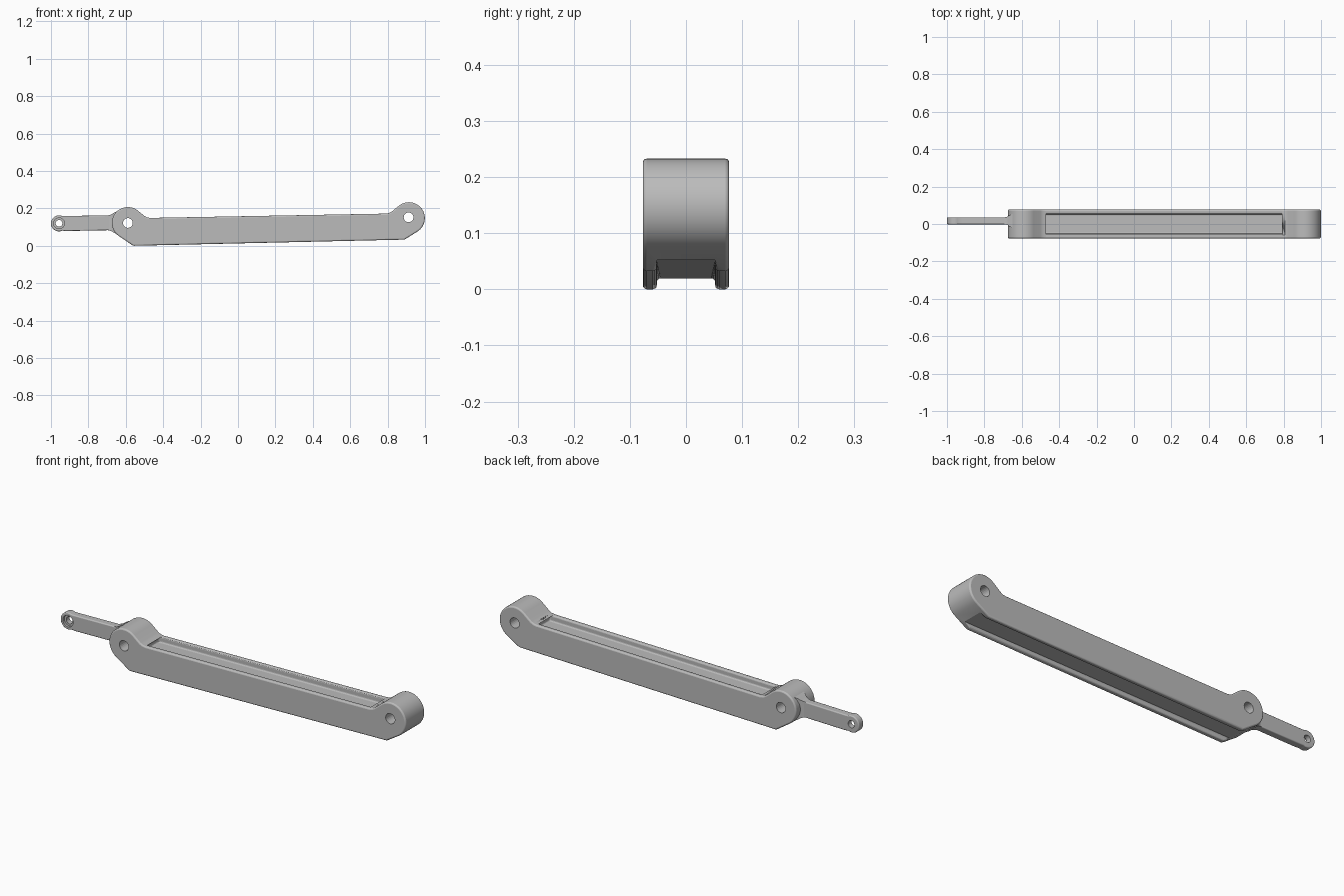
import bpy, bmesh, math

old = bpy.data.objects.get("Cube")
if old:
    bpy.data.objects.remove(old)

# One plain grey for the whole casting
grey = bpy.data.materials.new("Satin grey")
grey.use_nodes = True
colour = (0.5, 0.5, 0.5, 1)
grey.diffuse_color = colour
grey.node_tree.nodes["Principled BSDF"].inputs["Base Color"].default_value = colour


def arc(cx, cz, r, start, end, steps=24):
    angles = [math.radians(start + (end - start) * i / steps) for i in range(steps + 1)]
    return [(cx + r * math.cos(a), cz + r * math.sin(a)) for a in angles]


def add_object(name, bm):
    bmesh.ops.recalc_face_normals(bm, faces=bm.faces)
    mesh = bpy.data.meshes.new(name)
    bm.to_mesh(mesh)
    bm.free()
    mesh.materials.append(grey)
    obj = bpy.data.objects.new(name, mesh)
    bpy.context.collection.objects.link(obj)
    return obj


def slab(name, outline, y0, y1):
    """Side outline in x and z, extruded through the width."""
    bm = bmesh.new()
    face = bm.faces.new([bm.verts.new((x, y0, z)) for x, z in outline])
    grown = bmesh.ops.extrude_face_region(bm, geom=[face])["geom"]
    verts = [v for v in grown if isinstance(v, bmesh.types.BMVert)]
    bmesh.ops.translate(bm, verts=verts, vec=(0, y1 - y0, 0))
    return add_object(name, bm)


def cut(target, cutter):
    mod = target.modifiers.new("Cut", "BOOLEAN")
    mod.operation = "DIFFERENCE"
    mod.solver = "EXACT"
    mod.object = cutter
    cutter.hide_render = True
    cutter.hide_viewport = True
    cutter.display_type = "WIRE"


def round_edges(target, width):
    mod = target.modifiers.new("Rounded edges", "BEVEL")
    mod.width = width
    mod.segments = 3
    mod.limit_method = "ANGLE"
    mod.angle_limit = math.radians(32)
    mod.use_clamp_overlap = False


def hole(target, name, x, z, r, y0=-0.2, y1=0.2):
    cut(target, slab(name, arc(x, z, r, 0, 345, 23), y0, y1))


def smooth(obj):
    bpy.ops.object.select_all(action="DESELECT")
    obj.select_set(True)
    bpy.context.view_layer.objects.active = obj
    bpy.ops.object.shade_smooth_by_angle(angle=math.radians(32))


# Main beam with a round boss at each end
outline = [(-0.56, 0.0), (0.89, 0.033)]
outline += arc(0.914, 0.148, 0.085, -59, 128)
outline += [(0.822, 0.183), (0.808, 0.175), (0.79, 0.172)]
outline += [(-0.47, 0.149), (-0.487, 0.152), (-0.5, 0.159)]
outline += arc(-0.589, 0.122, 0.085, 52, 237)
beam = slab("main_beam", outline, -0.077, 0.077)

# Shallow pocket on top and open channel underneath
cut(beam, slab("top_pocket_cutter",
               [(-0.483, 0.12), (0.806, 0.142), (0.806, 0.3), (-0.483, 0.3)], -0.053, 0.053))
cut(beam, slab("bottom_channel_cutter",
               [(-0.8, -0.1), (1.2, -0.1), (1.2, 0.058), (-0.8, 0.015)], -0.052, 0.052))
round_edges(beam, 0.007)
hole(beam, "left_pin_cutter", 0.912, 0.152, 0.026)
hole(beam, "right_pin_cutter", -0.589, 0.122, 0.026)

# Thin arm with an eye and a recess on its front
outline = arc(-0.957, 0.12, 0.043, 65, 295)
outline += [(-0.92, 0.079), (-0.655, 0.084), (-0.655, 0.164), (-0.92, 0.159)]
arm = slab("side_arm", outline, -0.002, 0.036)
round_edges(arm, 0.005)
hole(arm, "eye_cutter", -0.957, 0.12, 0.018)
hole(arm, "eye_recess_cutter", -0.957, 0.12, 0.029, -0.1, 0.01)

# Flared root where the arm meets the boss
bm = bmesh.new()
rings = []
for x, grow in ((-0.7, -0.001), (-0.685, 0.002), (-0.674, 0.006), (-0.666, 0.012), (-0.65, 0.02)):
    corners = ((-1, -1), (1, -1), (1, 1), (-1, 1))
    rings.append([bm.verts.new((x, 0.017 + sy * (0.018 + grow), 0.123 + sz * (0.04 + grow)))
                  for sy, sz in corners])
for a, b in zip(rings, rings[1:]):
    for i in range(4):
        j = (i + 1) % 4
        bm.faces.new((a[i], a[j], b[j], b[i]))
bm.faces.new(rings[0])
bm.faces.new(rings[-1])
root = add_object("arm_root", bm)

for part in (beam, arm, root):
    smooth(part)
